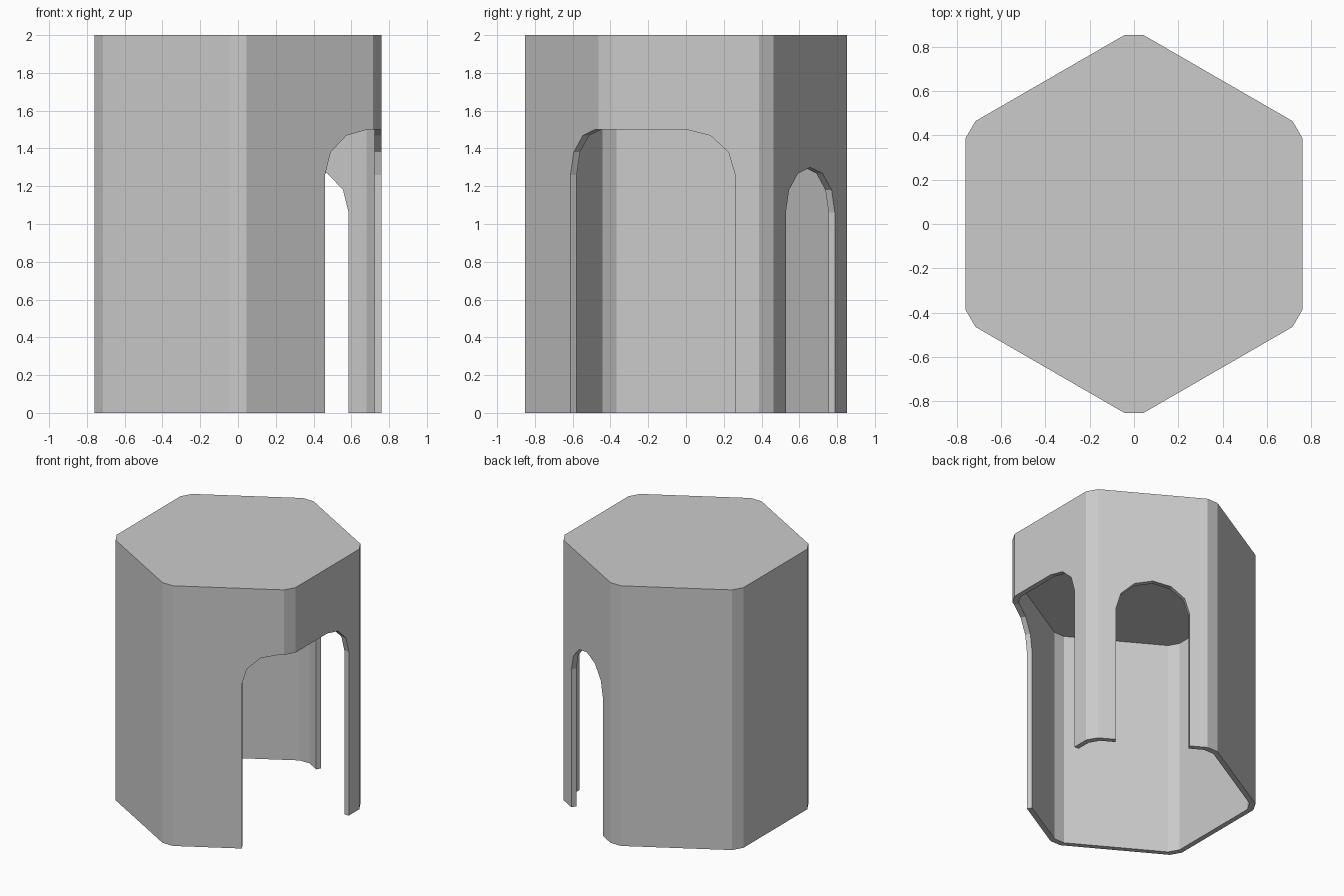
import bpy, bmesh
from math import cos, sin, pi, radians, tan
from mathutils import Vector

if "Cube" in bpy.data.objects:
    bpy.data.objects.remove(bpy.data.objects["Cube"])

APOTHEM, CUT, WALL = 0.76, 0.852, 0.038   # hexagon flats, trimmed corners, wall thickness
HALF, RISE = 0.26, 0.24                   # arch half width and rise


def extrude(name, ring, offset):
    """Closed solid: a flat ring of points swept along offset."""
    bm = bmesh.new()
    face = bm.faces.new([bm.verts.new(p) for p in ring])
    new = bmesh.ops.extrude_face_region(bm, geom=[face], use_keep_orig=True)["geom"]
    bmesh.ops.translate(bm, vec=offset, verts=[v for v in new if isinstance(v, bmesh.types.BMVert)])
    bmesh.ops.recalc_face_normals(bm, faces=bm.faces)
    mesh = bpy.data.meshes.new(name)
    bm.to_mesh(mesh)
    bm.free()
    obj = bpy.data.objects.new(name, mesh)
    bpy.context.collection.objects.link(obj)
    return obj


def hex_prism(name, z0, z1, inset=0.0):
    """Hexagonal prism with trimmed corners."""
    k = 1 - inset / APOTHEM
    radius = APOTHEM / cos(pi / 6)
    half = (radius - CUT) * tan(pi / 3)
    ring = []
    for i in range(6):
        a = radians(30 + 60 * i)
        out, side = Vector((cos(a), sin(a), 0)), Vector((-sin(a), cos(a), 0))
        ring += [(out * CUT + side * s * half) * k + Vector((0, 0, z0)) for s in (-1, 1)]
    return extrude(name, ring, Vector((0, 0, z1 - z0)))


def arch_cutter(name, angle, direction, start, top, end=None):
    """Arched opening on the wall facing angle; with end set, only the first side is rounded."""
    a = radians(angle)
    out = Vector((cos(a), sin(a), 0))
    side = Vector((-sin(a), cos(a), 0)) * direction
    steps = range(7) if end is None else range(4)
    pts = [(start + HALF * (1 - cos(i * pi / 6)), top - RISE + RISE * sin(i * pi / 6)) for i in steps]
    if end is not None:
        pts.append((end, top))
    pts = [(start, -0.1)] + pts + [(pts[-1][0], -0.1)]
    ring = [out * 0.70 + side * t + Vector((0, 0, z)) for t, z in pts]
    return extrude(name, ring, out * 0.2)


# Hollow body and solid cap
body = hex_prism("body_shell", 0, 1.76)
hex_prism("roof_cap", 1.76, 2.0)

# Cavity, back doorway, and the wide opening wrapping the front right corner
cutters = [
    hex_prism("cavity_cutter", -0.1, 1.66, WALL),
    arch_cutter("back_door_cutter", 60, 1, -HALF, 1.3),
    arch_cutter("right_opening_cutter", 0, -1, -HALF, 1.5, 0.6),
    arch_cutter("front_opening_cutter", -60, 1, 0.093, 1.5, 0.5),
]
for c in cutters:
    c.hide_render = True
    c.hide_set(True)
    mod = body.modifiers.new(c.name, 'BOOLEAN')
    mod.operation, mod.solver, mod.object = 'DIFFERENCE', 'EXACT', c

# Bake the openings into the body and drop the cutters
bpy.context.view_layer.update()
baked = bpy.data.meshes.new_from_object(body.evaluated_get(bpy.context.evaluated_depsgraph_get()))
body.modifiers.clear()
body.data = baked
for c in cutters:
    bpy.data.objects.remove(c)
